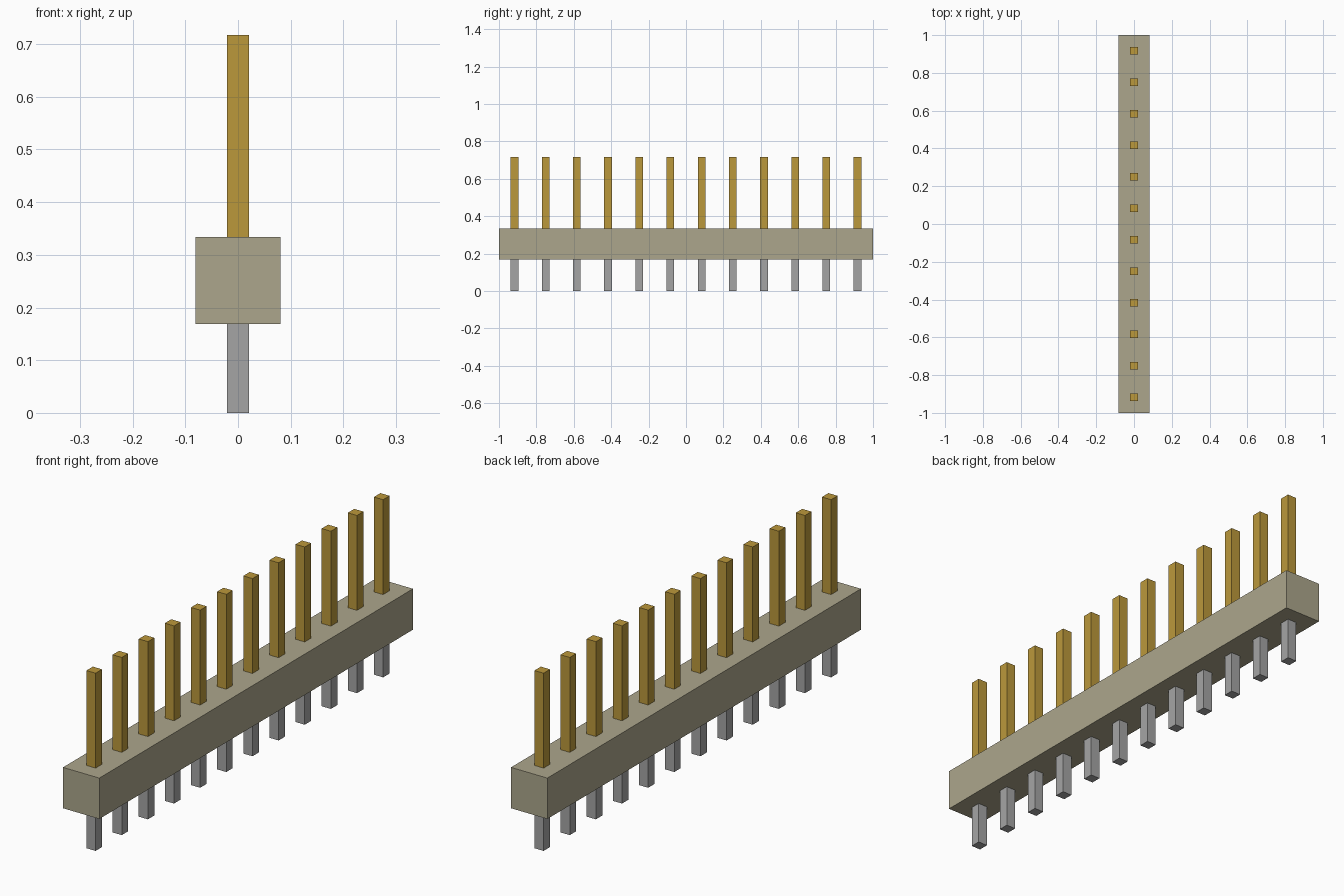
import bpy
import bmesh
from mathutils import Matrix, Vector

cube = bpy.data.objects.get("Cube")
if cube:
    bpy.data.objects.remove(cube, do_unlink=True)

PINS = 12
PITCH = 2.0 / PINS
BODY_HALF_X = 0.081
PIN_HALF = 0.0205
BODY_BOTTOM, BODY_TOP, PIN_TOP = 0.169, 0.334, 0.717
EMBED = 0.02  # how far each pin half sits inside the housing


def make_material(name, rgb):
    mat = bpy.data.materials.new(name)
    mat.use_nodes = True
    color = (*rgb, 1.0)
    mat.diffuse_color = color
    mat.node_tree.nodes["Principled BSDF"].inputs["Base Color"].default_value = color
    return mat


def make_box(name, low, high, mat):
    low, high = Vector(low), Vector(high)
    mesh = bpy.data.meshes.new(name)
    bm = bmesh.new()
    bmesh.ops.create_cube(bm, size=1.0, matrix=Matrix.Diagonal((*(high - low), 1.0)))
    bm.to_mesh(mesh)
    bm.free()
    mesh.materials.append(mat)
    obj = bpy.data.objects.new(name, mesh)
    obj.location = (low + high) / 2
    bpy.context.collection.objects.link(obj)
    return obj


housing_mat = make_material("beige plastic", (0.415, 0.383, 0.262))
gold_mat = make_material("gold plating", (0.50, 0.315, 0.044))
tin_mat = make_material("tin grey", (0.378, 0.378, 0.378))

# Housing bar
make_box("housing", (-BODY_HALF_X, -1, BODY_BOTTOM), (BODY_HALF_X, 1, BODY_TOP), housing_mat)

# Row of square pins: gold contacts above, tinned tails below
for i in range(PINS):
    y = -1 + PITCH * (i + 0.5)
    for name, z0, z1, mat in (
        ("contact_pin", BODY_TOP - EMBED, PIN_TOP, gold_mat),
        ("solder_tail", 0.0, BODY_BOTTOM + EMBED, tin_mat),
    ):
        make_box(f"{name}_{i + 1:02d}", (-PIN_HALF, y - PIN_HALF, z0),
                 (PIN_HALF, y + PIN_HALF, z1), mat)
